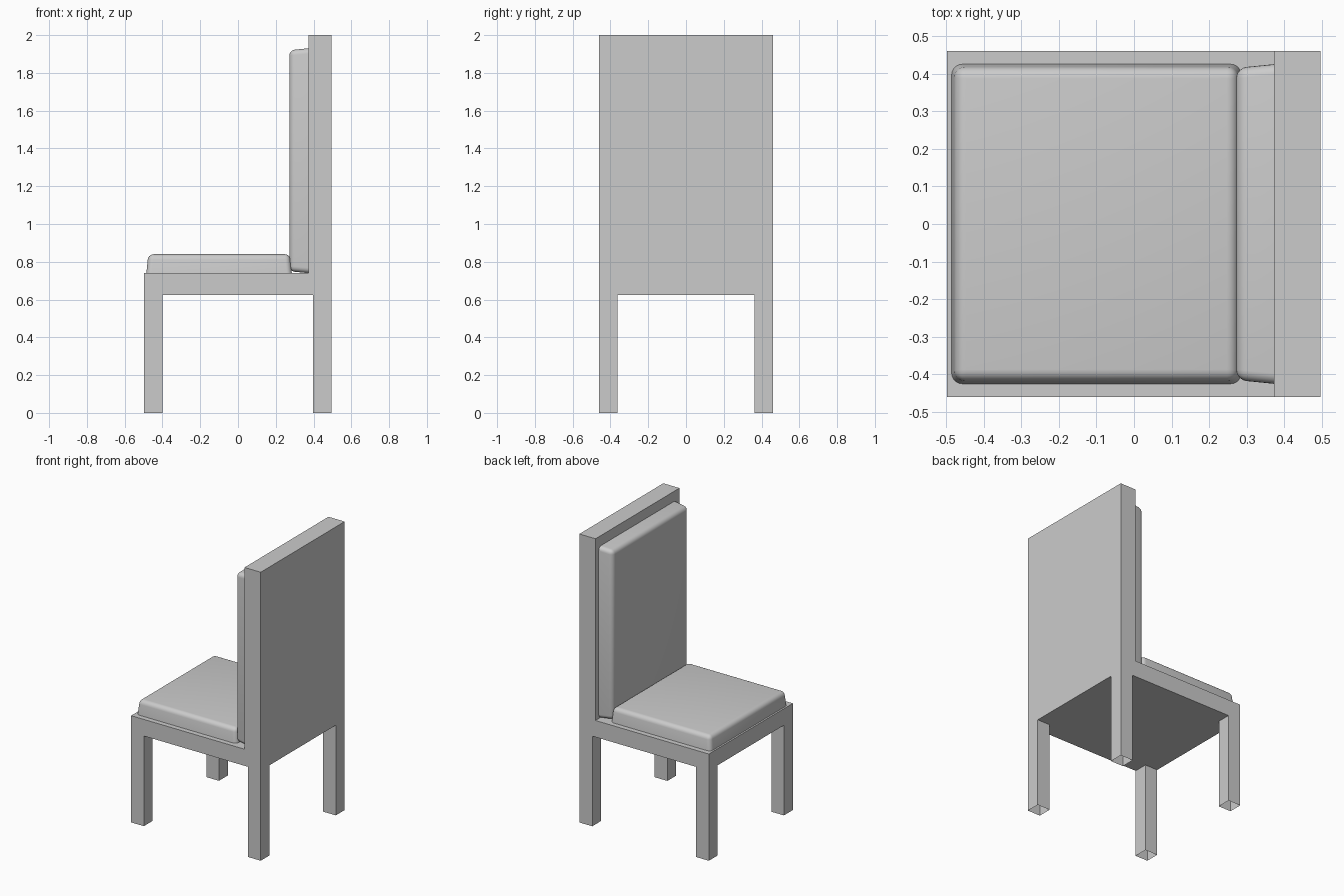
import bpy, bmesh, math

if "Cube" in bpy.data.objects:
    bpy.data.objects.remove(bpy.data.objects["Cube"])


def finish(bm, name):
    bmesh.ops.recalc_face_normals(bm, faces=bm.faces)
    mesh = bpy.data.meshes.new(name)
    bm.to_mesh(mesh)
    bm.free()
    obj = bpy.data.objects.new(name, mesh)
    bpy.context.collection.objects.link(obj)
    return obj


# Chair frame: one continuous skin around occupied cells of a coarse grid
XS = [-0.497, -0.4, 0.372, 0.397, 0.496]
YS = [-0.46, -0.363, 0.363, 0.46]
ZS = [0, 0.625, 0.74, 2.0]


def filled(i, j, k):
    if not (0 <= i < 4 and 0 <= j < 3 and 0 <= k < 3):
        return False
    if k == 0:
        return i in (0, 3) and j in (0, 2)    # legs
    return k == 1 or i >= 2                   # seat slab, backrest


bm = bmesh.new()
for i in range(4):
    for j in range(3):
        for k in range(3):
            if not filled(i, j, k):
                continue
            for axis in range(3):
                for side in (0, 1):
                    n = [i, j, k]
                    n[axis] += 2 * side - 1
                    # leg ends stay open at the floor
                    if filled(*n) or n[2] < 0:
                        continue
                    corners = []
                    for a, b in ((0, 0), (1, 0), (1, 1), (0, 1)):
                        c = [i, j, k]
                        c[axis] += side
                        c[(axis + 1) % 3] += a
                        c[(axis + 2) % 3] += b
                        corners.append(bm.verts.new((XS[c[0]], YS[c[1]], ZS[c[2]])))
                    bm.faces.new(corners)
bmesh.ops.remove_doubles(bm, verts=bm.verts, dist=0.0001)
bmesh.ops.recalc_face_normals(bm, faces=bm.faces)
bmesh.ops.dissolve_limit(bm, angle_limit=0.01, verts=bm.verts, edges=bm.edges)
finish(bm, "chair_frame")


# Cushions: slightly tapered pads, rounded everywhere but the open base
def cushion(name, length, width, height, location, rotation=(0, 0, 0)):
    bm = bmesh.new()
    bmesh.ops.create_cube(bm, size=1)
    for v in bm.verts:
        inset = 0.01 if v.co.z > 0 else 0
        v.co.x *= length - 2 * inset
        v.co.y *= width - 2 * inset
        v.co.z = (v.co.z + 0.5) * height
    edges = [e for e in bm.edges if max(v.co.z for v in e.verts) > 0.01]
    bmesh.ops.bevel(bm, geom=edges, offset=0.028, segments=5, profile=0.5,
                    affect='EDGES')
    base = [f for f in bm.faces if all(v.co.z < 0.001 for v in f.verts)]
    bmesh.ops.delete(bm, geom=base, context='FACES')
    obj = finish(bm, name)
    obj.location = location
    obj.rotation_euler = rotation
    bpy.ops.object.select_all(action='DESELECT')
    obj.select_set(True)
    bpy.context.view_layer.objects.active = obj
    bpy.ops.object.shade_smooth_by_angle(angle=math.radians(40))


cushion("seat_cushion", 0.77, 0.85, 0.1, (-0.1, 0, 0.74))
cushion("back_cushion", 1.19, 0.85, 0.1, (0.372, 0, 1.335), (0, -math.pi / 2, 0))
